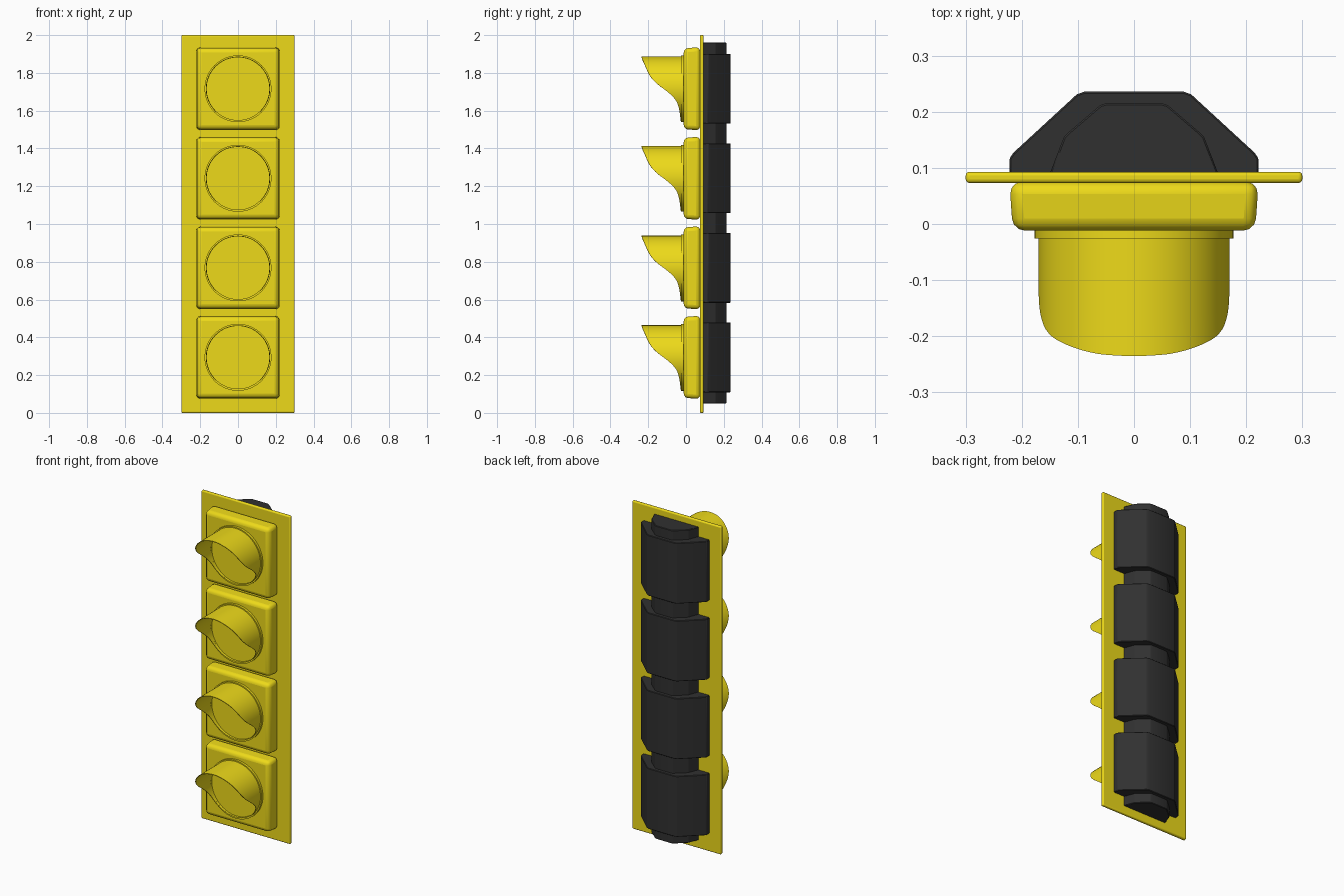
import bpy, bmesh, math

if "Cube" in bpy.data.objects:
    bpy.data.objects.remove(bpy.data.objects["Cube"])

def material(name, color):
    m = bpy.data.materials.new(name)
    m.diffuse_color = color
    m.use_nodes = True
    m.node_tree.nodes["Principled BSDF"].inputs["Base Color"].default_value = m.diffuse_color
    return m

YELLOW = material("yellow_paint", (0.85, 0.70, 0.01, 1))
BLACK = material("black_plastic", (0.03, 0.03, 0.03, 1))

def finish(name, bm, mat, bevel=0, segments=3, angle=30):
    bmesh.ops.recalc_face_normals(bm, faces=bm.faces)
    me = bpy.data.meshes.new(name)
    bm.to_mesh(me)
    bm.free()
    ob = bpy.data.objects.new(name, me)
    bpy.context.collection.objects.link(ob)
    me.materials.append(mat)
    if bevel:
        b = ob.modifiers.new("bevel", 'BEVEL')
        b.width, b.segments = bevel, segments
    bpy.ops.object.select_all(action='DESELECT')
    ob.select_set(True)
    bpy.context.view_layer.objects.active = ob
    bpy.ops.object.shade_smooth_by_angle(angle=math.radians(angle))
    return ob

def box(name, hx, y0, y1, z0, z1, mat, bevel, taper=0):
    # taper shrinks the front (y0) face
    bm = bmesh.new()
    rings = []
    for y, t in ((y0, taper), (y1, 0)):
        rings.append([bm.verts.new((x, y, z)) for x, z in (
            (-hx + t, z0 + t), (hx - t, z0 + t), (hx - t, z1 - t), (-hx + t, z1 - t))])
    bm.faces.new(rings[0])
    bm.faces.new(rings[1])
    for i in range(4):
        j = (i + 1) % 4
        bm.faces.new((rings[0][i], rings[0][j], rings[1][j], rings[1][i]))
    return finish(name, bm, mat, bevel)

def prism(name, half, z0, z1, mat):
    # mirrored (x, y) outline extruded along z
    pts = half + [(-x, y) for x, y in reversed(half)]
    bm = bmesh.new()
    f = bm.faces.new([bm.verts.new((x, y, z0)) for x, y in pts])
    r = bmesh.ops.extrude_face_region(bm, geom=[f])
    for v in r["geom"]:
        if isinstance(v, bmesh.types.BMVert):
            v.co.z = z1
    return finish(name, bm, mat, 0.003, 1, 20)

def lathe(name, profile, zc, mat, closed=False, n=64):
    # (radius, y) profile spun round the y axis
    bm = bmesh.new()
    rings = [[bm.verts.new((r * math.sin(2 * math.pi * i / n), y,
                            zc + r * math.cos(2 * math.pi * i / n)))
              for i in range(n)] for r, y in profile]
    pairs = list(zip(rings, rings[1:])) + ([(rings[-1], rings[0])] if closed else [])
    for a, b in pairs:
        for i in range(n):
            j = (i + 1) % n
            bm.faces.new((a[i], a[j], b[j], b[i]))
    if not closed:
        bm.faces.new(rings[0])
        bm.faces.new(rings[-1])
    return finish(name, bm, mat)

# Front edge of the visor: (height from centre, y)
EDGE = [(-0.17, -0.028), (-0.12, -0.034), (-0.08, -0.043), (-0.05, -0.060),
        (-0.015, -0.098), (0.02, -0.147), (0.05, -0.178), (0.08, -0.198),
        (0.12, -0.215), (0.17, -0.237)]

def edge_y(h):
    for (h0, a), (h1, b) in zip(EDGE, EDGE[1:]):
        if h <= h1:
            return a + (b - a) * max(0, h - h0) / (h1 - h0)
    return EDGE[-1][1]

def visor(name, zc, n=96, rows=4):
    bm = bmesh.new()
    rad, thick, back = 0.17, 0.004, -0.012
    grid = []
    for i in range(n):
        a = 2 * math.pi * i / n
        h = rad * math.cos(a)
        front = sum(edge_y(h + d) for d in (-0.012, 0, 0.012)) / 3
        loop = []
        for r, order in ((rad, range(rows + 1)), (rad - thick, range(rows, -1, -1))):
            for k in order:
                loop.append(bm.verts.new((r * math.sin(a), back + (front - back) * k / rows,
                                          zc + r * math.cos(a))))
        grid.append(loop)
    m = len(grid[0])
    for i in range(n):
        a, b = grid[i], grid[(i + 1) % n]
        for k in range(m):
            l = (k + 1) % m
            bm.faces.new((a[k], a[l], b[l], b[k]))
    return finish(name, bm, YELLOW, angle=40)

# Back plate
box("mounting_plate", 0.3, 0.073, 0.093, 0, 2, YELLOW, 0.007)

# Rear spine running behind all lamps
prism("rear_spine", [(0.15, 0.09), (0.125, 0.155), (0.115, 0.165),
                     (0.06, 0.212), (0.05, 0.215)], 0.05, 1.96, BLACK)

for i in range(4):
    zc = 0.294 + 0.474 * i
    # Lamp housing, collar, lens and visor
    box(f"lamp_housing_{i+1}", 0.222, -0.012, 0.075, zc - 0.22, zc + 0.22, YELLOW, 0.022, 0.006)
    lathe(f"collar_{i+1}", [(0.177, -0.010), (0.177, -0.026), (0.166, -0.026), (0.166, -0.010)],
          zc, YELLOW, closed=True)
    lathe(f"lens_{i+1}", [(0.167, -0.010), (0.167, -0.015)], zc, YELLOW)
    visor(f"visor_{i+1}", zc)
    # Rear lamp casing
    prism(f"rear_casing_{i+1}", [(0.222, 0.09), (0.222, 0.117), (0.215, 0.127),
                                 (0.102, 0.231), (0.088, 0.236)], zc - 0.185, zc + 0.185, BLACK)
